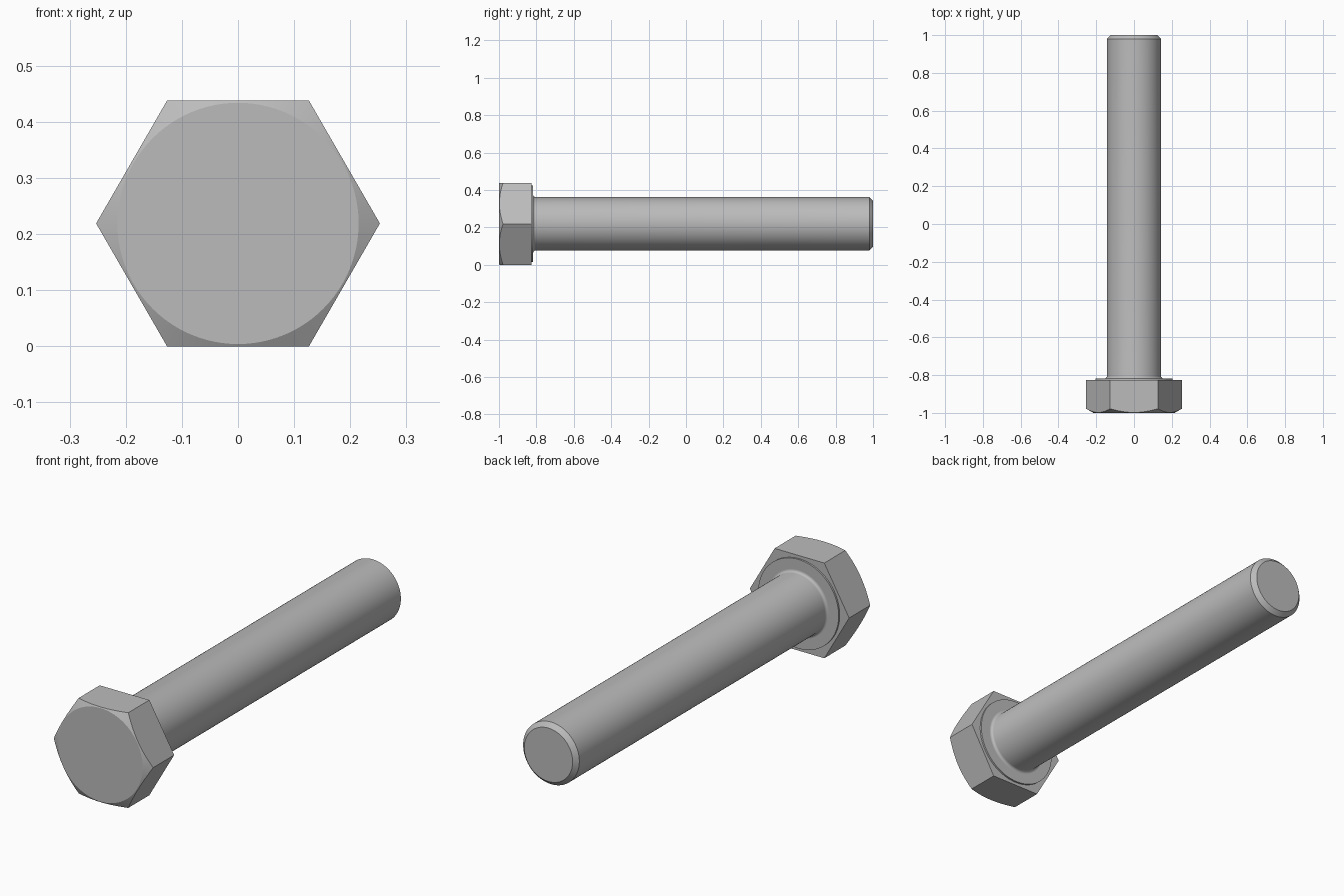
import bpy, bmesh, math

if "Cube" in bpy.data.objects:
    bpy.data.objects.remove(bpy.data.objects["Cube"])

SEG = 96                 # points around each ring (multiple of 6)
CZ = 0.219               # height of the bolt axis
FLAT = 0.219             # half the width across the hex flats
FACE_R = 0.215           # radius of the flat disc on the head front

steel = bpy.data.materials.new("steel grey")
steel.diffuse_color = (0.5, 0.5, 0.5, 1)
steel.use_nodes = True
steel.node_tree.nodes["Principled BSDF"].inputs["Base Color"].default_value = steel.diffuse_color


def hex_r(a):
    """Hexagon radius at angle a, with corners on the x axis."""
    return FLAT / math.cos(a % (math.pi / 3) - math.pi / 6)


def loft(name, rings, sharp_deg):
    """Skin rings, each a function angle -> (radius, y), around the y axis."""
    bm = bmesh.new()
    loops = []
    for ring in rings:
        loop = []
        for i in range(SEG):
            a = 2 * math.pi * i / SEG
            r, y = ring(a)
            loop.append(bm.verts.new((r * math.cos(a), y, CZ + r * math.sin(a))))
        loops.append(loop)
    for l0, l1 in zip(loops, loops[1:]):
        for i in range(SEG):
            j = (i + 1) % SEG
            bm.faces.new((l0[i], l0[j], l1[j], l1[i]))
    bm.faces.new(loops[0])
    bm.faces.new(loops[-1])
    bmesh.ops.recalc_face_normals(bm, faces=bm.faces)
    mesh = bpy.data.meshes.new(name)
    bm.to_mesh(mesh)
    bm.free()
    mesh.materials.append(steel)
    ob = bpy.data.objects.new(name, mesh)
    bpy.context.collection.objects.link(ob)
    bpy.ops.object.select_all(action='DESELECT')
    ob.select_set(True)
    bpy.context.view_layer.objects.active = ob
    bpy.ops.object.shade_smooth_by_angle(angle=math.radians(sharp_deg))
    return ob


def circle(r, y):
    return lambda a: (r, y)


# Hex head: conical front chamfer, hex sides, raised washer face behind
loft("hex_head", [
    circle(FACE_R, -1.0),
    lambda a: (hex_r(a), -1.0 + (hex_r(a) - FACE_R) * math.tan(math.pi / 6)),
    lambda a: (hex_r(a), -0.825),
    circle(0.205, -0.825),
    circle(0.205, -0.817),
    circle(0.14, -0.817),
], 20)

# Shank: fillet under the head, plain cylinder, chamfered tip
R, F = 0.143, 0.012
fillet = [circle(R + F - F * math.sin(t), -0.817 + F - F * math.cos(t))
          for t in (math.pi / 2 * k / 6 for k in range(7))]
loft("shank", [circle(R + F, -0.822)] + fillet
     + [circle(R, 0.98), circle(0.123, 1.0)], 25)
